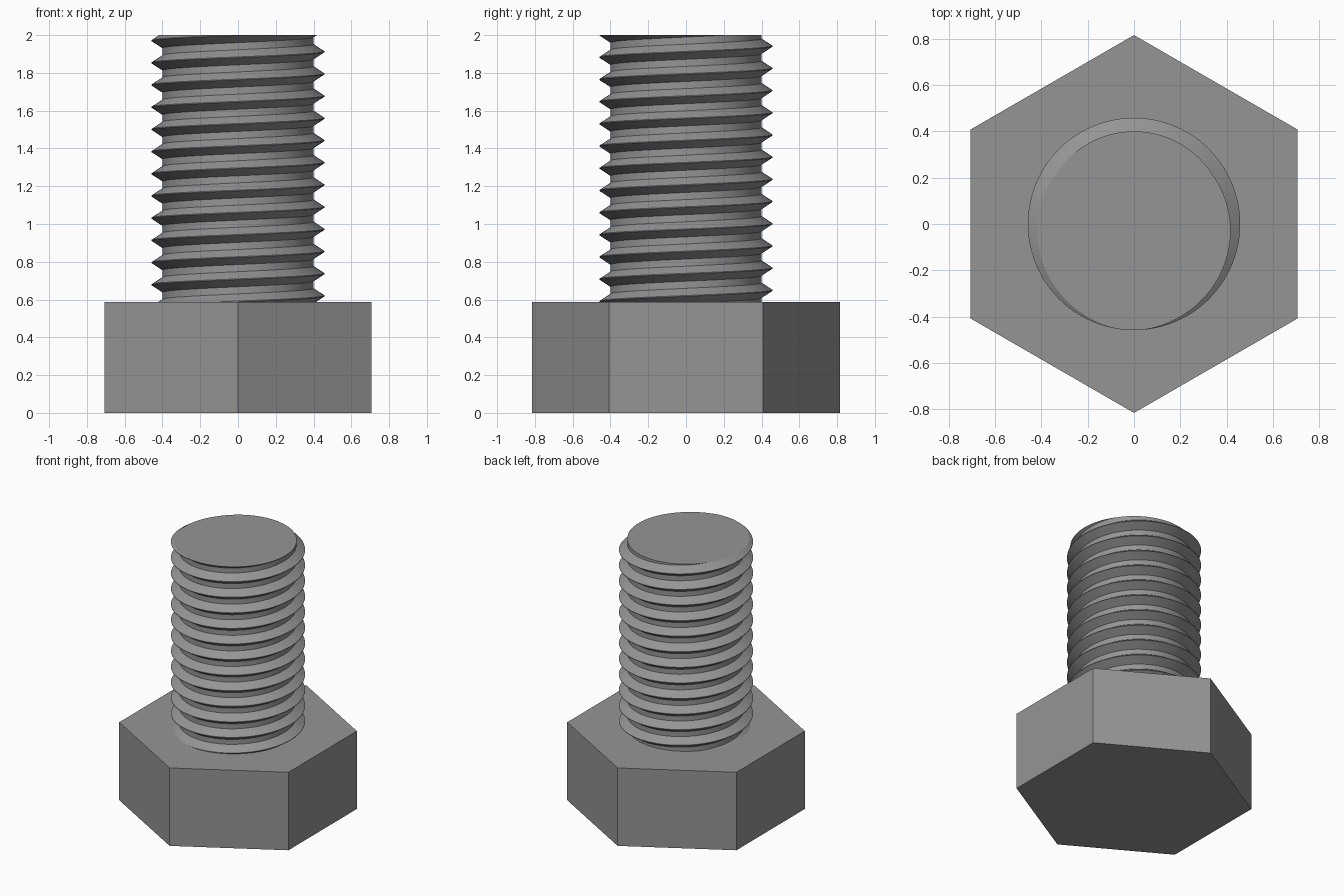
import bpy, bmesh, math

if "Cube" in bpy.data.objects:
    bpy.data.objects.remove(bpy.data.objects["Cube"])

HEAD_R, HEAD_H, TOP = 0.815, 0.588, 2.0
ROOT_R, CREST_R = 0.40, 0.458
PITCH, HALF_W, SEG = 0.1175, 0.04, 96

steel = bpy.data.materials.new("grey steel")
steel.diffuse_color = (0.3, 0.3, 0.3, 1)
steel.use_nodes = True
steel.node_tree.nodes["Principled BSDF"].inputs["Base Color"].default_value = steel.diffuse_color


def make_object(name, bm):
    bmesh.ops.recalc_face_normals(bm, faces=bm.faces)
    mesh = bpy.data.meshes.new(name)
    bm.to_mesh(mesh)
    bm.free()
    mesh.materials.append(steel)
    obj = bpy.data.objects.new(name, mesh)
    bpy.context.collection.objects.link(obj)
    return obj


# Hexagonal head with corners on the y axis
bm = bmesh.new()
base = bm.faces.new([bm.verts.new((HEAD_R * math.sin(k * math.pi / 3),
                                   HEAD_R * math.cos(k * math.pi / 3), 0))
                     for k in range(6)])
ext = bmesh.ops.extrude_face_region(bm, geom=[base], use_keep_orig=True)
for v in ext["geom"]:
    if isinstance(v, bmesh.types.BMVert):
        v.co.z = HEAD_H
make_object("hex_head", bm)

# Threaded shank: V profile swept along a right-handed helix
profile = [(ROOT_R, -HALF_W), (CREST_R, -0.002), (CREST_R, 0.002), (ROOT_R, HALF_W)]
turns = 16
start_z = 1.912 - 14 * PITCH
bm = bmesh.new()
rings = []
for i in range(turns * SEG + 1):
    a = 2 * math.pi * i / SEG
    z = start_z + PITCH * i / SEG
    rings.append([bm.verts.new((r * math.cos(a), r * math.sin(a), z + dz))
                  for r, dz in profile])
for i in range(turns * SEG):
    p, q = rings[i], rings[i + 1]
    for j in range(3):
        bm.faces.new((p[j], q[j], q[j + 1], p[j + 1]))
    # Root band joins this turn to the next one
    if i + SEG < turns * SEG:
        u, w = rings[i + SEG], rings[i + SEG + 1]
        bm.faces.new((p[3], q[3], w[0], u[0]))

# Trim both ends flat and cap them, the lower end just inside the head
for z, n in ((TOP, 1), (HEAD_H - 0.01, -1)):
    cut = bmesh.ops.bisect_plane(bm, geom=bm.verts[:] + bm.edges[:] + bm.faces[:],
                                 plane_co=(0, 0, z), plane_no=(0, 0, n),
                                 clear_outer=True)
    rim = [e for e in cut["geom_cut"] if isinstance(e, bmesh.types.BMEdge)]
    bmesh.ops.holes_fill(bm, edges=rim, sides=0)
shank = make_object("threaded_shank", bm)

bpy.context.view_layer.objects.active = shank
shank.select_set(True)
bpy.ops.object.shade_smooth_by_angle(angle=math.radians(30))
